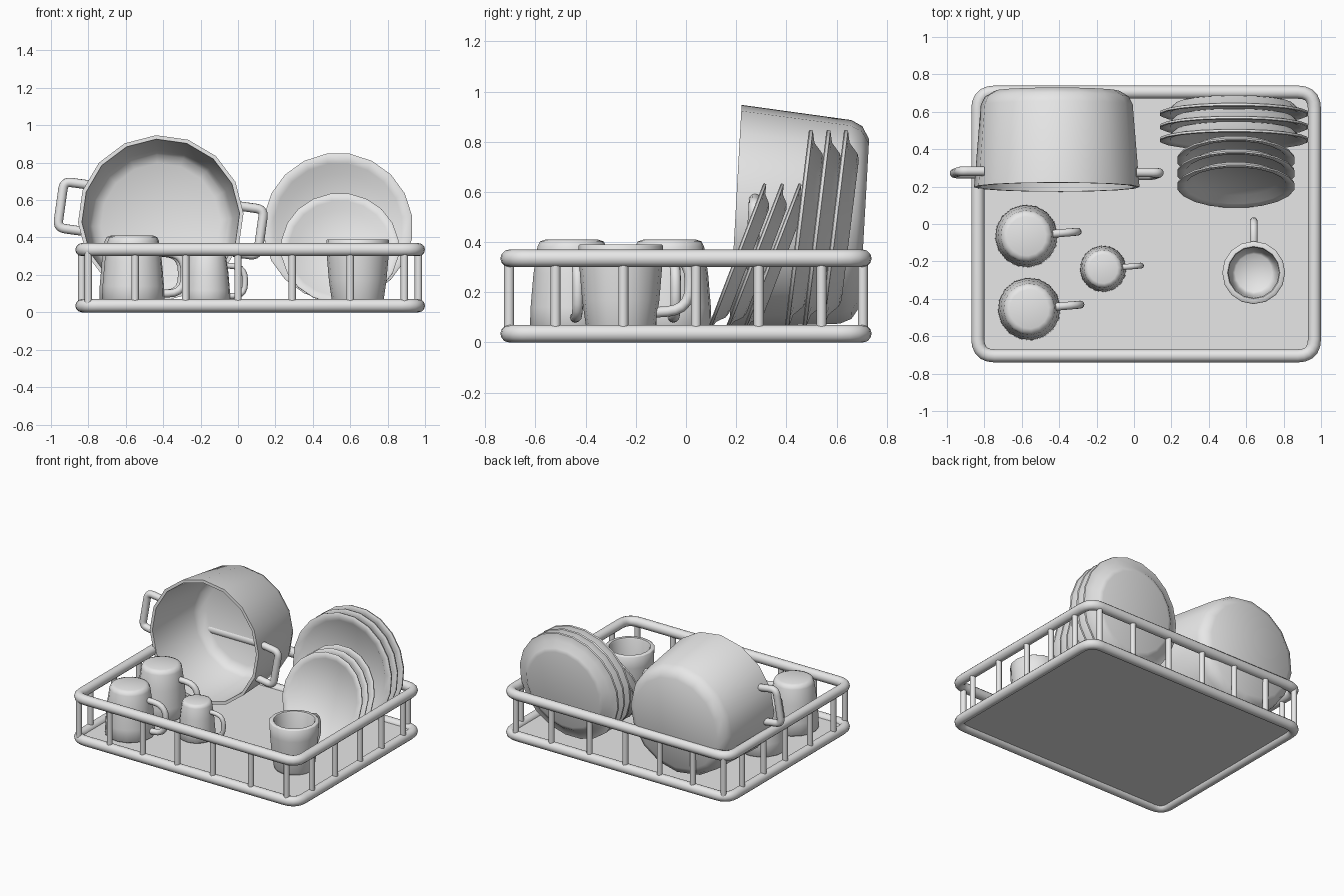
import bpy
import bmesh
from math import radians, cos, sin, pi
from mathutils import Matrix, Vector

cube = bpy.data.objects.get("Cube")
if cube:
    bpy.data.objects.remove(cube, do_unlink=True)

grey = bpy.data.materials.new("light grey")
grey.use_nodes = True
grey.diffuse_color = (0.8, 0.8, 0.8, 1)
grey.node_tree.nodes["Principled BSDF"].inputs["Base Color"].default_value = (0.8, 0.8, 0.8, 1)


def activate(obj):
    bpy.ops.object.select_all(action="DESELECT")
    obj.select_set(True)
    bpy.context.view_layer.objects.active = obj


def finish(obj, matrix, angle=50):
    obj.data.materials.clear()
    obj.data.materials.append(grey)
    obj.matrix_world = matrix
    activate(obj)
    bpy.ops.object.shade_smooth_by_angle(angle=radians(angle))
    return obj


def mesh_object(name, bm, matrix):
    bmesh.ops.recalc_face_normals(bm, faces=bm.faces)
    mesh = bpy.data.meshes.new(name)
    bm.to_mesh(mesh)
    bm.free()
    obj = bpy.data.objects.new(name, mesh)
    bpy.context.collection.objects.link(obj)
    return finish(obj, matrix)


def lathe(name, profile, sides, matrix, offset=0.0):
    """Spin a (radius, height) profile that starts and ends on the axis."""
    bm = bmesh.new()
    rings = []
    for r, z in profile:
        if r == 0:
            rings.append([bm.verts.new((0, 0, z))] * sides)
        else:
            angles = [2 * pi * (i + offset) / sides for i in range(sides)]
            rings.append([bm.verts.new((r * cos(a), r * sin(a), z)) for a in angles])
    for low, high in zip(rings, rings[1:]):
        for i in range(sides):
            j = (i + 1) % sides
            corners = dict.fromkeys((low[i], low[j], high[j], high[i]))
            bm.faces.new(list(corners))
    return mesh_object(name, bm, matrix)


def round_path(points, radius, cyclic=False, steps=5):
    """Replace the corners of a path with short curves."""
    pts = [Vector(p) for p in points]
    path = []
    for i, p in enumerate(pts):
        if not cyclic and i in (0, len(pts) - 1):
            path.append(p)
            continue
        a = p + (pts[i - 1] - p).normalized() * radius
        b = p + (pts[(i + 1) % len(pts)] - p).normalized() * radius
        for k in range(steps + 1):
            t = k / steps
            path.append(a * (1 - t) ** 2 + p * 2 * t * (1 - t) + b * t ** 2)
    return path


def tube(name, path, radius, matrix=Matrix(), cyclic=False):
    curve = bpy.data.curves.new(name, "CURVE")
    curve.dimensions = "3D"
    curve.bevel_depth = radius
    curve.bevel_resolution = 4
    curve.use_fill_caps = True
    spline = curve.splines.new("POLY")
    spline.points.add(len(path) - 1)
    for point, co in zip(spline.points, path):
        point.co = (*co, 1)
    spline.use_cyclic_u = cyclic
    obj = bpy.data.objects.new(name, curve)
    bpy.context.collection.objects.link(obj)
    activate(obj)
    bpy.ops.object.convert(target="MESH")
    return finish(bpy.context.object, matrix)


# Rack: floor, two rails and upright bars
MID_X, HALF_X, HALF_Y, RAIL = 0.065, 0.9, 0.705, 0.035
LOW, HIGH = 0.035, 0.335
bm = bmesh.new()
bmesh.ops.create_cube(bm, size=1)
bmesh.ops.scale(bm, vec=(2 * HALF_X, 2 * HALF_Y, 0.016), verts=bm.verts)
bmesh.ops.bevel(bm, geom=[e for e in bm.edges if abs(e.verts[0].co.z - e.verts[1].co.z) > 0.01],
                offset=0.07, segments=4, profile=0.5, affect="EDGES")
mesh_object("rack_floor", bm, Matrix.Translation((MID_X, 0, LOW)))

for name, z in (("bottom_rail", LOW), ("top_rail", HIGH)):
    corners = [(MID_X + sx * HALF_X, sy * HALF_Y, z)
               for sx, sy in ((-1, -1), (1, -1), (1, 1), (-1, 1))]
    tube(name, round_path(corners, 0.09, True), RAIL, cyclic=True)

bars = [(x, s * HALF_Y) for s in (-1, 1) for x in (-0.8, -0.55, -0.28, 0, 0.29, 0.6, 0.89)]
bars += [(MID_X + s * HALF_X, y) for s in (-1, 1) for y in (-0.52, -0.25, 0.04, 0.29, 0.54)]
for x, y in bars:
    tube("rack_bar", [(x, y, LOW), (x, y, HIGH)], 0.02)


def leaning(x, y, z, lean, roll=0):
    """Stand a dish on edge with its open side to the front."""
    return (Matrix.Translation((x, y, z)) @ Matrix.Rotation(radians(-90 - lean), 4, "X")
            @ Matrix.Rotation(radians(roll), 4, "Z"))


# Cooking pot lying on its side, with two handles
pot = leaning(-0.413, 0.197, 0.505, 3.2, 8)
lathe("pot", [(0, 0.515), (0.335, 0.515), (0.385, 0.485), (0.407, 0.44), (0.443, 0),
              (0.422, 0), (0.387, 0.43), (0.365, 0.465), (0.32, 0.49), (0, 0.49)],
      16, pot, 0.5)
for side in (-1, 1):
    path = [(side * r, y, 0.075) for r, y in
            ((0.41, -0.125), (0.54, -0.125), (0.54, 0.125), (0.41, 0.125))]
    tube("pot_handle", round_path(path, 0.04), 0.025, pot)

# Two stacks of three plates
PLATE = [(0, 0.065), (0.285, 0.065), (0.31, 0.057), (0.35, 0.02), (0.398, 0.008), (0.4, -0.004),
         (0.394, -0.008), (0.345, 0.002), (0.295, 0.045), (0, 0.045)]


def plate(name, matrix, size):
    lathe(name, [(r * size, z * size) for r, z in PLATE], 20, matrix, 0.5)


for i in range(3):
    plate("large_plate", leaning(0.535, 0.45 + 0.07 * i, 0.455, 7), 1)
    plate("small_plate", leaning(0.545, 0.203 + 0.07 * i, 0.342, 21), 0.79)

# Cups: one upright, three upside down
CUP = [(0, 0), (0.105, 0), (0.128, 0.008), (0.138, 0.03), (0.154, 0.14), (0.165, 0.27),
       (0.168, 0.355), (0.163, 0.36), (0.14, 0.36), (0.135, 0.35), (0.13, 0.14),
       (0.115, 0.04), (0.1, 0.025), (0, 0.025)]
CUP_GRIP = [(0.14, 0, 0.09), (0.275, 0, 0.1), (0.275, 0, 0.31), (0.15, 0, 0.31)]


def cup(name, x, y, z, turn, size=1, inverted=False):
    matrix = Matrix.Translation((x, y, z)) @ Matrix.Rotation(radians(turn), 4, "Z")
    if inverted:
        matrix = matrix @ Matrix.Translation((0, 0, 0.36 * size)) @ Matrix.Rotation(pi, 4, "X")
    lathe(name, [(r * size, h * size) for r, h in CUP], 16, matrix)
    grip = [p * size for p in round_path(CUP_GRIP, 0.09)]
    tube(name + "_handle", grip, 0.021 * size, matrix)


cup("upright_cup", 0.64, -0.26, 0.03, 90)
cup("back_cup", -0.575, -0.065, 0.05, 5, inverted=True)
cup("front_cup", -0.56, -0.455, 0.05, 5, inverted=True)
cup("small_cup", -0.165, -0.24, 0.05, 5, 0.74, True)
